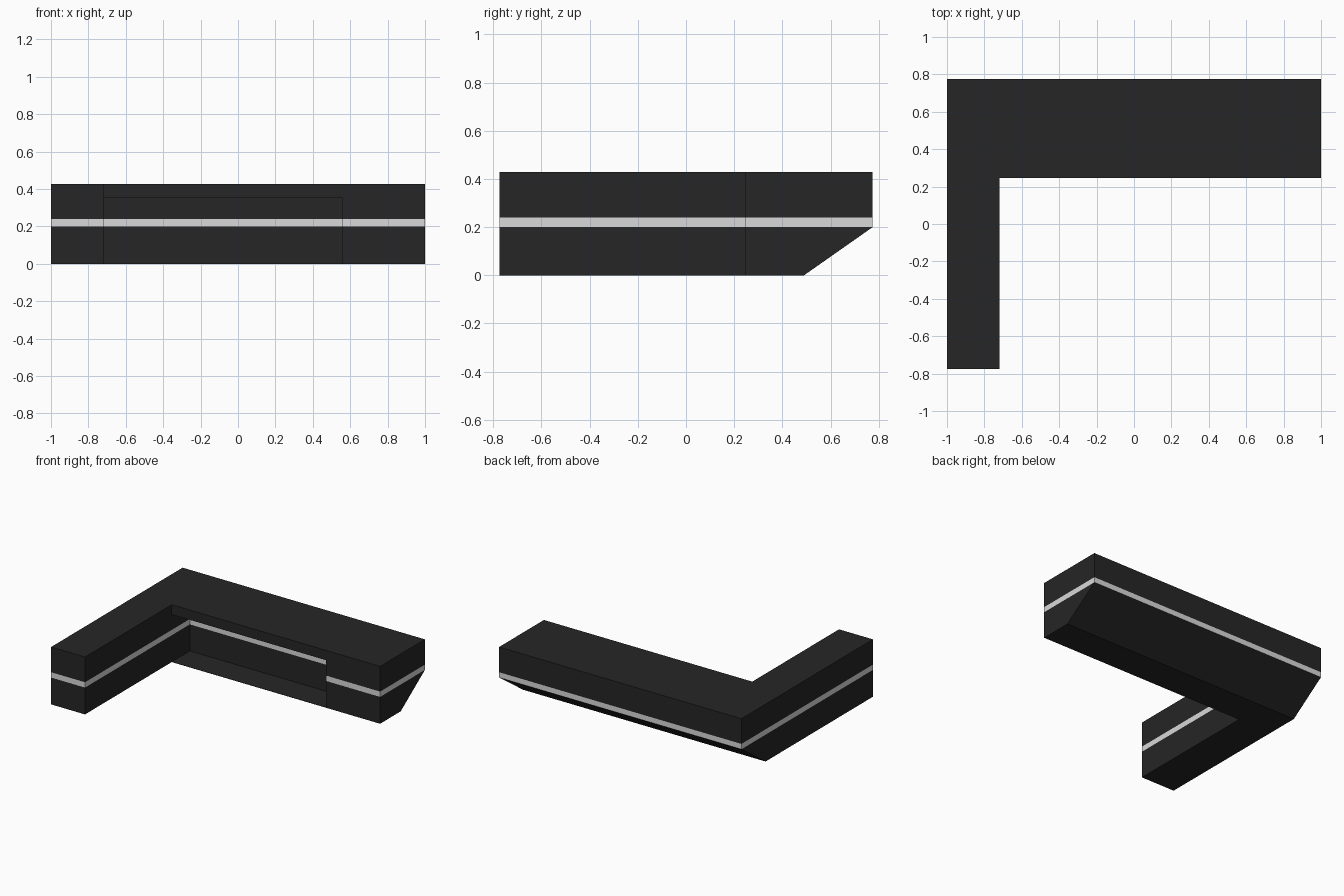
import bpy, bmesh

if "Cube" in bpy.data.objects:
    bpy.data.objects.remove(bpy.data.objects["Cube"])


def material(name, rgb):
    m = bpy.data.materials.new(name)
    m.diffuse_color = (*rgb, 1)
    m.use_nodes = True
    m.node_tree.nodes["Principled BSDF"].inputs["Base Color"].default_value = m.diffuse_color
    return m


H, BAND0, BAND1, RECESS_TOP, FLOOR = 0.428, 0.2, 0.24, 0.355, 0.002
FRONT, RECESS_BACK = 0.247, 0.46


def footprint(z, inner_y):
    # L-shaped outline; the back slopes inwards below the band
    back = 0.49 + 0.285 * min(z / BAND0, 1)
    return [(x, y, z) for x, y in (
        (-1, -0.775), (-0.72, -0.775), (-0.72, inner_y), (0.555, inner_y),
        (0.555, FRONT), (1, FRONT), (1, back), (-1, back))]


# stacked outlines: the knee recess is open between floor and recess top
rings = [footprint(0, FRONT), footprint(FLOOR, FRONT),
         footprint(FLOOR, RECESS_BACK), footprint(BAND0, RECESS_BACK),
         footprint(BAND1, RECESS_BACK), footprint(RECESS_TOP, RECESS_BACK),
         footprint(RECESS_TOP, FRONT), footprint(H, FRONT)]

bm = bmesh.new()


def add_face(points, mat=0):
    unique = list(dict.fromkeys(points))
    if len(unique) < 3:
        return
    f = bm.faces.new([bm.verts.new(p) for p in unique])
    f.normal_update()
    f.material_index = mat
    if f.calc_area() < 1e-6:
        bmesh.ops.delete(bm, geom=[f], context='FACES')


# walls, recess floor and recess ceiling, with the pale band by height
for lo, hi in zip(rings, rings[1:]):
    is_band = lo[0][2] == BAND0
    for i in range(8):
        j = (i + 1) % 8
        add_face([lo[i], lo[j], hi[j], hi[i]], int(is_band))

# underside and counter top
add_face(rings[0][::-1])
add_face(rings[-1])
bmesh.ops.remove_doubles(bm, verts=bm.verts, dist=1e-5)

mesh = bpy.data.meshes.new("corner_counter")
bm.to_mesh(mesh)
bm.free()
mesh.materials.append(material("black", (0.019, 0.019, 0.019)))
mesh.materials.append(material("pale_grey", (0.68, 0.69, 0.68)))
counter = bpy.data.objects.new("corner_counter", mesh)
bpy.context.collection.objects.link(counter)
